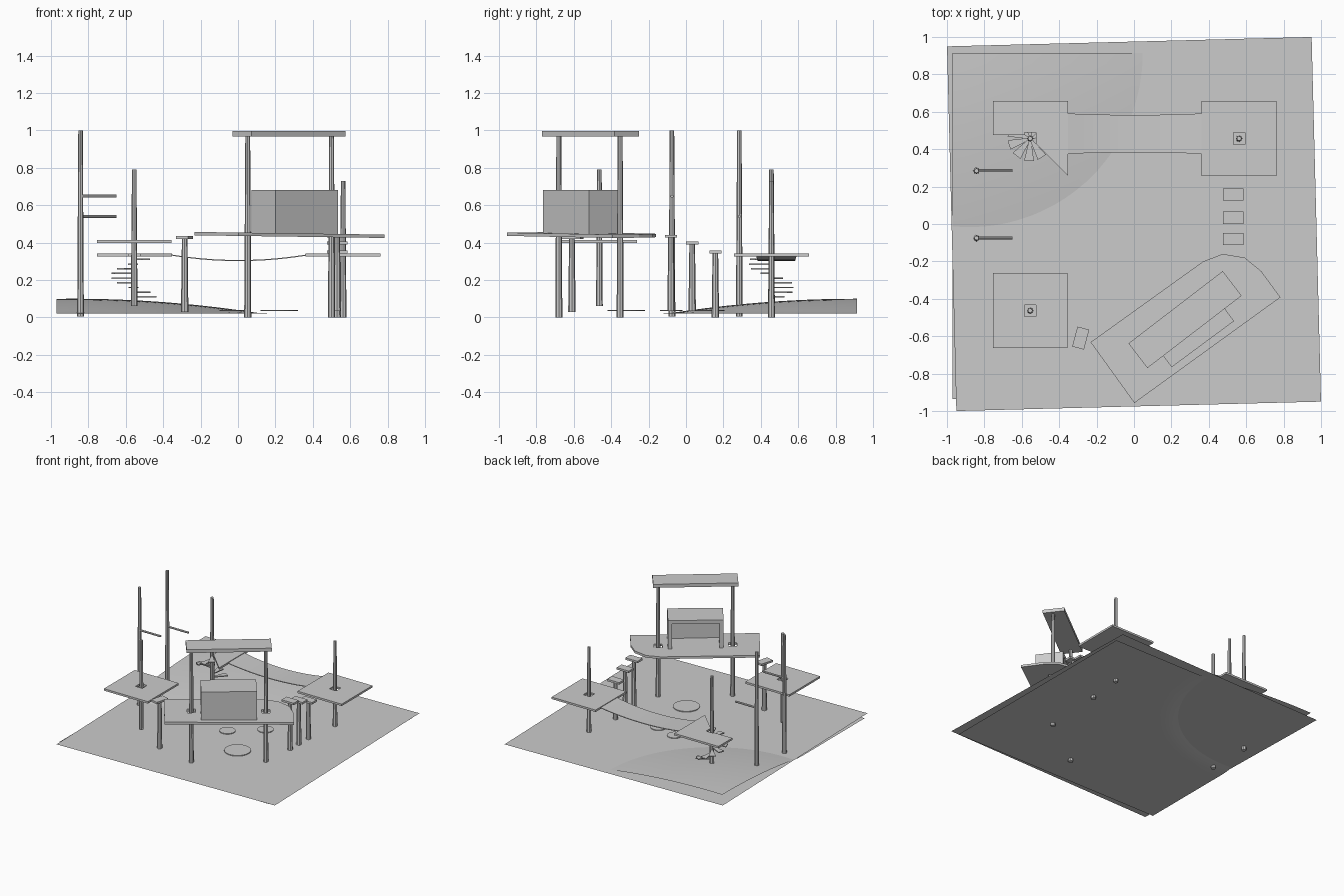
import bpy, bmesh, math
from mathutils import Matrix, Vector

cube = bpy.data.objects.get("Cube")
if cube:
    bpy.data.objects.remove(cube, do_unlink=True)

grey = bpy.data.materials.new("plain_grey")
grey.use_nodes = True
GREY = (0.6, 0.6, 0.6, 1)
grey.diffuse_color = GREY
grey.node_tree.nodes["Principled BSDF"].inputs["Base Color"].default_value = GREY


def finish(name, bm):
    bmesh.ops.recalc_face_normals(bm, faces=bm.faces)
    mesh = bpy.data.meshes.new(name)
    bm.to_mesh(mesh)
    bm.free()
    mesh.materials.append(grey)
    obj = bpy.data.objects.new(name, mesh)
    bpy.context.collection.objects.link(obj)
    return obj


def box(name, centre, size, turn=0):
    bm = bmesh.new()
    mat = (Matrix.Translation(centre) @ Matrix.Rotation(math.radians(turn), 4, 'Z')
           @ Matrix.Diagonal((*size, 1)))
    bmesh.ops.create_cube(bm, size=1, matrix=mat)
    return finish(name, bm)


def slab(name, outline, low, high):
    bm = bmesh.new()
    face = bm.faces.new([bm.verts.new((x, y, low)) for x, y in outline])
    top = bmesh.ops.extrude_face_region(bm, geom=[face])["geom"]
    bmesh.ops.translate(bm, vec=(0, 0, high - low),
                        verts=[v for v in top if isinstance(v, bmesh.types.BMVert)])
    return finish(name, bm)


def pole(name, x, y, low, high, r1=0.018, r2=0.012, axis='Z'):
    bm = bmesh.new()
    mat = Matrix.Translation((x, y, (low + high) / 2))
    bmesh.ops.create_cone(bm, cap_ends=True, segments=8, radius1=r1, radius2=r2,
                          depth=high - low, matrix=mat)
    return finish(name, bm)


def cut(target, tool):
    mod = target.modifiers.new("cut", 'BOOLEAN')
    mod.operation = 'DIFFERENCE'
    mod.solver = 'EXACT'
    mod.object = tool
    tool.hide_render = True
    tool.hide_set(True)
    tool.display_type = 'WIRE'


def pole_hole(target, x, y, z, turn=0):
    cut(target, box("pole_hole_cutter", (x, y, z), (0.062, 0.062, 0.1), turn))


# Ground sheet, turned slightly
bm = bmesh.new()
bmesh.ops.create_grid(bm, x_segments=1, y_segments=1, size=0.975,
                      matrix=Matrix.Translation((0, 0, 0.033)) @ Matrix.Rotation(math.radians(1.47), 4, 'Z'))
finish("ground", bm)

# Lower terrain sheet with a hill rising in one corner
bm = bmesh.new()
bmesh.ops.create_grid(bm, x_segments=32, y_segments=32, size=1)
for v in bm.verts:
    v.co.x = v.co.x * 0.955 - 0.015
    v.co.y = v.co.y * 0.925 - 0.01
    r = math.hypot(v.co.x + 0.88, v.co.y - 0.91)
    v.co.z = 0.022 + 0.078 * max(0, 1 - r * r)
for f in bm.faces:
    f.smooth = True
finish("terrain_hill", bm)

# Flat paving discs
for x, y, r in [(0.22, -0.32, 0.1), (-0.04, -0.08, 0.06), (0.18, 0.1, 0.06), (0.0, 0.15, 0.055)]:
    bm = bmesh.new()
    bmesh.ops.create_cone(bm, cap_ends=True, segments=24, radius1=r, radius2=r, depth=0.006,
                          matrix=Matrix.Translation((x, y, 0.038)))
    finish("paving_disc", bm)

# Two square platforms and a notched one, each around a pole
SIDE = 0.4
for name, x, y, z, low, high in [("front_platform", -0.555, -0.463, 0.406, 0.06, 0.79),
                                 ("right_platform", 0.562, 0.457, 0.333, 0, 0.73)]:
    pole_hole(box(name, (x, y, z), (SIDE, SIDE, 0.016)), x, y, z)
    pole(name + "_pole", x, y, low, high)

HX, HY = -0.555, 0.457
notched = slab("stair_platform", [(-0.755, 0.657), (-0.353, 0.657), (-0.353, 0.258),
                                  (-0.545, 0.45), (-0.56, 0.477), (-0.755, 0.477)], 0.325, 0.341)
pole_hole(notched, HX, HY, 0.333)
pole("stair_pole", HX, HY, 0.06, 0.79)

# Spiral stair of thin wedge treads
for i in range(9):
    a = math.radians(302 - 35 * i)
    d, n = Vector((math.cos(a), math.sin(a))), Vector((-math.sin(a), math.cos(a)))
    c, z = Vector((HX, HY)), 0.31 - 0.025 * i
    slab("stair_tread", [c + d * r + n * w for r, w in
                         [(0.01, -0.006), (0.118, -0.026), (0.118, 0.026), (0.01, 0.006)]], z - 0.004, z + 0.004)

# Sagging bridge, a little narrower in the middle
bm = bmesh.new()
rows = []
for i in range(17):
    t = i / 8 - 1
    half = 0.1 + 0.008 * t * t
    x, z = 0.005 + 0.358 * t, 0.304 + 0.029 * t * t
    rows.append([bm.verts.new((x, 0.483 + s * half, z + h))
                 for s, h in [(-1, -0.003), (1, -0.003), (1, 0.003), (-1, 0.003)]])
for a, b in zip(rows, rows[1:]):
    for k in range(4):
        bm.faces.new((a[k], a[k - 1], b[k - 1], b[k]))
bm.faces.new(rows[0])
bm.faces.new(rows[-1])
finish("bridge", bm)

# Stepping stools on posts
for x, y, top, low, turn in [(0.53, 0.157, 0.357, 0, 0), (0.53, 0.033, 0.405, 0.035, 0),
                             (0.53, -0.08, 0.442, 0.035, 0), (-0.285, -0.61, 0.435, 0.03, 75)]:
    box("stool_seat", (x, y, top - 0.008), (0.11, 0.065, 0.016), turn)
    pole("stool_post", x, y, low, top - 0.014, 0.02, 0.015)

# Tall poles with a side arm
for y, z in [(-0.075, 0.648), (0.285, 0.54)]:
    pole("tall_pole", -0.842, y, 0.005, 1.0)
    bm = bmesh.new()
    bmesh.ops.create_cone(bm, cap_ends=True, segments=8, radius1=0.008, radius2=0.008, depth=0.19,
                          matrix=Matrix.Translation((-0.745, y, z)) @ Matrix.Rotation(math.pi / 2, 4, 'Y'))
    finish("pole_arm", bm)

# Main deck with a rounded back corner, tilted slightly
deck = slab("main_deck", [(-0.232, -0.632), (0.002, -0.957), (0.783, -0.392), (0.68, -0.252),
                          (0.592, -0.18), (0.475, -0.16), (0.37, -0.2)], 0.432, 0.45)
for v in deck.data.vertices:
    v.co.z -= 0.014 * (v.co.x - 0.27)

# Roof and its two posts
TURN = 36.5
box("roof", (0.273, -0.511, 0.982), (0.635, 0.166, 0.028), TURN + 1)
for x, y in [(0.052, -0.68), (0.5, -0.352)]:
    pole_hole(deck, x, y, 0.44, TURN)
    pole("roof_post", x, y, 0, 0.972, 0.019, 0.013)

# Hut on the deck, open at the back
mid = Vector((0.304, -0.556, 0.56))
hut = box("hut", mid, (0.415, 0.215, 0.242), TURN)
back = Matrix.Rotation(math.radians(TURN), 3, 'Z') @ Vector((0, 0.06, -0.06))
cut(hut, box("hut_cutter", mid + back, (0.355, 0.275, 0.302), TURN))
